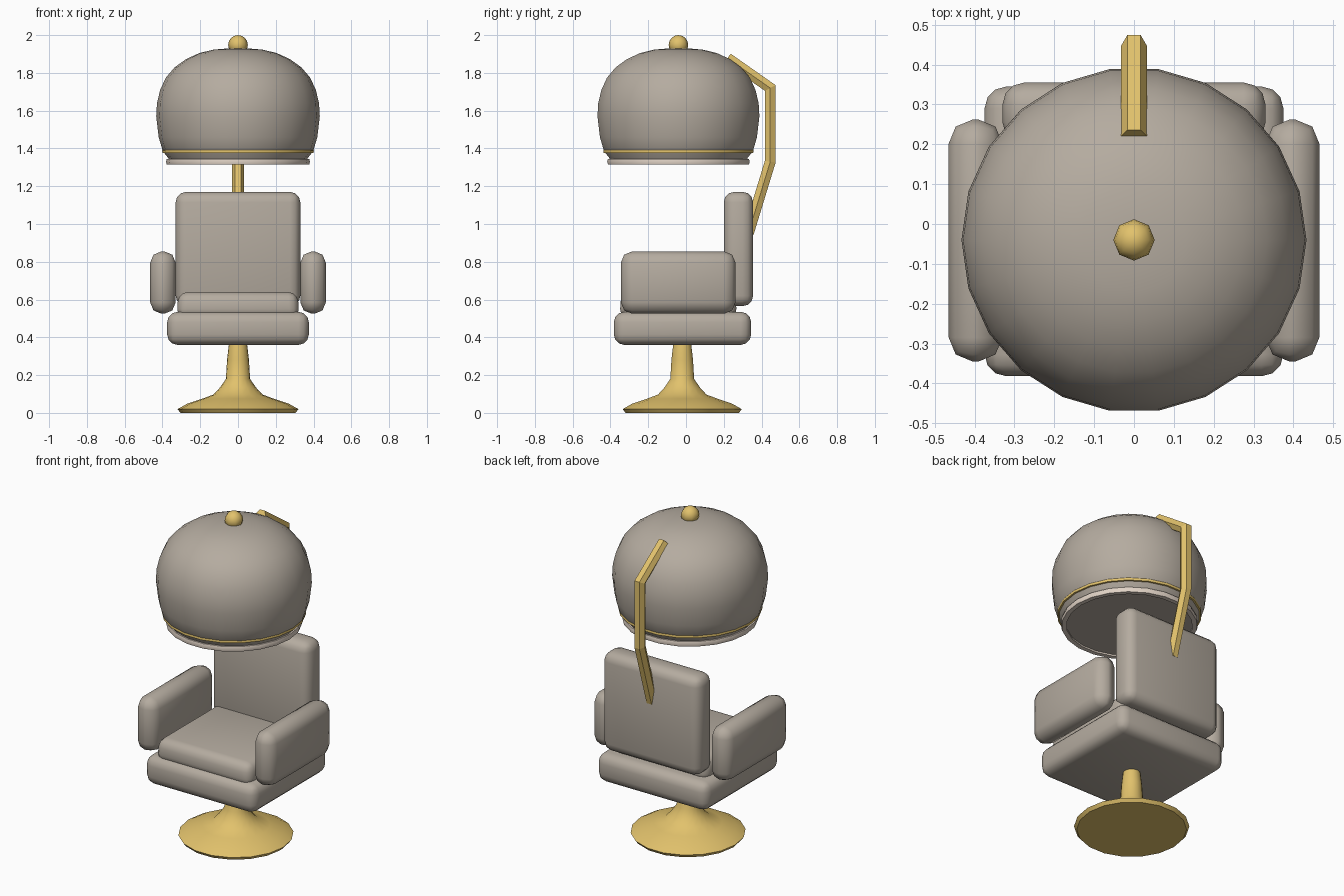
import bpy, bmesh, math
from mathutils import Vector

if "Cube" in bpy.data.objects:
    bpy.data.objects.remove(bpy.data.objects["Cube"])


def material(name, rgb):
    m = bpy.data.materials.new(name)
    m.diffuse_color = (*rgb, 1)
    m.use_nodes = True
    m.node_tree.nodes["Principled BSDF"].inputs["Base Color"].default_value = m.diffuse_color
    return m


GOLD = material("brass", (0.76, 0.54, 0.15))
TAUPE = material("taupe", (0.46, 0.41, 0.35))
CREAM = material("cream", (0.75, 0.65, 0.56))


def finish(name, bm, mat, angle=40):
    bmesh.ops.recalc_face_normals(bm, faces=bm.faces)
    me = bpy.data.meshes.new(name)
    bm.to_mesh(me)
    bm.free()
    ob = bpy.data.objects.new(name, me)
    bpy.context.collection.objects.link(ob)
    me.materials.append(mat)
    bpy.ops.object.select_all(action='DESELECT')
    bpy.context.view_layer.objects.active = ob
    ob.select_set(True)
    if angle:
        bpy.ops.object.shade_smooth_by_angle(angle=math.radians(angle))
    return ob


def lathe(name, profile, sides, y, mat, closed=False, angle=40):
    """Revolve (radius, z) points; open profiles get flat end caps."""
    bm = bmesh.new()
    rings = [[bm.verts.new((r * math.cos(2 * math.pi * i / sides),
                            y + r * math.sin(2 * math.pi * i / sides), z))
              for i in range(sides)] for r, z in profile]
    pairs = list(zip(rings, rings[1:]))
    if closed:
        pairs.append((rings[-1], rings[0]))
    for a, b in pairs:
        for i in range(sides):
            j = (i + 1) % sides
            bm.faces.new((a[i], a[j], b[j], b[i]))
    if not closed:
        bm.faces.new(rings[0])
        bm.faces.new(rings[-1])
    return finish(name, bm, mat, angle)


def pad(name, lo, hi, bevel, taper=1.0, segments=3):
    """Rounded upholstered block between two corners."""
    lo, hi = Vector(lo), Vector(hi)
    bm = bmesh.new()
    bmesh.ops.create_cube(bm, size=1)
    for v in bm.verts:
        k = taper if v.co.z > 0 else 1
        s = Vector((v.co.x * k, v.co.y * k, v.co.z))
        v.co = (lo + hi) / 2 + s * (hi - lo)
    bmesh.ops.bevel(bm, geom=bm.edges[:], offset=bevel, segments=segments,
                    profile=0.5, affect='EDGES', clamp_overlap=True)
    return finish(name, bm, TAUPE, 50)


# Pedestal
lathe("pedestal_base", [(0.305, 0.0), (0.32, 0.02), (0.27, 0.048), (0.19, 0.075),
                        (0.13, 0.097), (0.095, 0.135), (0.064, 0.18),
                        (0.058, 0.28), (0.05, 0.35), (0.045, 0.38)], 18, -0.02, GOLD)

# Upholstery
pad("seat", (-0.375, -0.382, 0.36), (0.375, 0.345, 0.535), 0.055)
pad("seat_cushion", (-0.325, -0.352, 0.50), (0.325, 0.27, 0.64), 0.05, 0.97)
pad("backrest", (-0.33, 0.20, 0.565), (0.33, 0.355, 1.17), 0.055)
for side, x0, x1 in (("left", -0.465, -0.33), ("right", 0.33, 0.465)):
    pad("armrest_" + side, (x0, -0.345, 0.525), (x1, 0.262, 0.855), 0.06, segments=2)

# Dryer hood with flat underside
HY = -0.04
lathe("hood", [(0.36, 1.325), (0.37, 1.35), (0.398, 1.385), (0.42, 1.46), (0.433, 1.57),
               (0.429, 1.64), (0.412, 1.71), (0.382, 1.775), (0.335, 1.83),
               (0.275, 1.873), (0.205, 1.905), (0.13, 1.923), (0.05, 1.93)], 22, HY, TAUPE)
lathe("hood_trim", [(0.385, 1.375), (0.40, 1.377), (0.402, 1.388), (0.397, 1.397),
                    (0.385, 1.392)], 22, HY, GOLD, True)
lathe("hood_rim", [(0.35, 1.315), (0.377, 1.315), (0.381, 1.33), (0.377, 1.345),
                   (0.35, 1.345)], 22, HY, CREAM, True)

# Finial on top of the hood
bm = bmesh.new()
bmesh.ops.create_uvsphere(bm, u_segments=8, v_segments=8, radius=0.052)
bmesh.ops.translate(bm, verts=bm.verts, vec=(0, HY, 1.948))
finish("finial", bm, GOLD, 50)

# Bent hexagonal support bar, mitred at the corners
path = [Vector(p) for p in ((0, 0.33, 0.95), (0, 0.446, 1.33),
                            (0, 0.446, 1.72), (0, 0.22, 1.878))]
bm = bmesh.new()
rings = []
for i, p in enumerate(path):
    din = (p - path[i - 1]).normalized() if i else (path[1] - p).normalized()
    dout = (path[i + 1] - p).normalized() if i < len(path) - 1 else din
    t = (din + dout).normalized()
    n = Vector((1, 0, 0)).cross(t) / t.dot(din)
    rings.append([bm.verts.new(p + Vector((0.033 * math.cos(a), 0, 0)) + n * 0.033 * math.sin(a))
                  for a in (k * math.pi / 3 for k in range(6))])
for a, b in zip(rings, rings[1:]):
    for k in range(6):
        m = (k + 1) % 6
        bm.faces.new((a[k], a[m], b[m], b[k]))
bm.faces.new(rings[0])
bm.faces.new(rings[-1])
finish("support_bar", bm, GOLD, 0)
